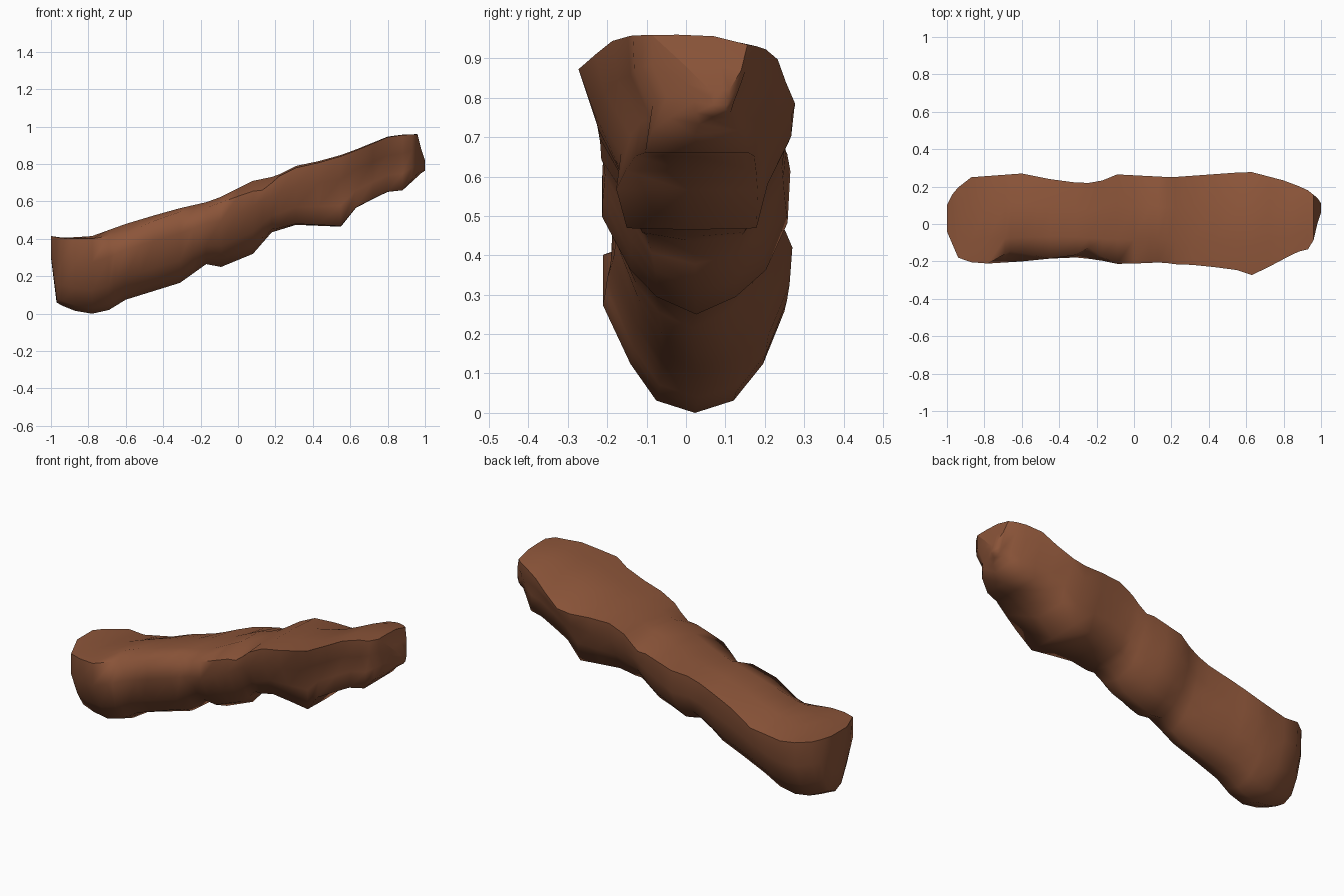
import bpy, bmesh

if "Cube" in bpy.data.objects:
    bpy.data.objects.remove(bpy.data.objects["Cube"])

bark = bpy.data.materials.new("brown_bark")
bark.diffuse_color = (0.26, 0.09, 0.041, 1)
bark.use_nodes = True
bark.node_tree.nodes["Principled BSDF"].inputs["Base Color"].default_value = bark.diffuse_color

# Outline curves along the length: (x, value)
TOP = [(-1, .415), (-.93, .405), (-.78, .415), (-.6, .48), (-.35, .555), (-.13, .605),
       (.08, .71), (.2, .735), (.31, .79), (.5, .83), (.65, .885), (.82, .955), (.96, .96), (.995, .82)]
BOTTOM = [(-1, .3), (-.97, .06), (-.9, .02), (-.78, 0), (-.69, .02), (-.6, .075), (-.31, .165),
          (-.17, .265), (-.09, .25), (.08, .32), (.18, .435), (.31, .475), (.55, .465),
          (.62, .56), (.79, .65), (.88, .66), (.995, .765)]
FRONT = [(-1, -.04), (-.94, -.18), (-.84, -.215), (-.6, -.2), (-.35, -.175), (-.2, -.19), (-.08, -.215),
         (.15, -.205), (.22, -.215), (.35, -.22), (.58, -.25), (.635, -.275), (.87, -.15), (.95, -.13),
         (.98, .0), (.995, .06)]
BACK = [(-1, .1), (-.96, .18), (-.87, .25), (-.6, .27), (-.45, .24), (-.3, .22), (-.2, .22), (-.09, .265),
        (.2, .25), (.62, .28), (.83, .225), (.93, .18), (.98, .14), (.995, .11)]
# Lowering of the top edges, dents in the front, and shape of the underside
BACK_DROP = [(-1, 0), (-.87, .01), (-.6, .06), (-.48, .04), (-.31, .03), (-.14, 0), (-.05, .02), (.13, .06),
             (.22, .01), (.32, .015), (.45, .04), (.62, .1), (.72, .075), (.83, .04), (.96, .025), (.995, 0)]
FRONT_DROP = [(-1, 0), (-.8, .01), (-.6, .05), (-.35, .015), (-.2, .03), (-.08, .03), (.08, .055),
              (.13, .06), (.22, .01), (.3, .01), (.995, 0)]
DENT = [(-1, 0), (-.78, 0), (-.66, .06), (-.58, .04), (-.45, 0), (-.33, 0), (-.24, .06), (-.13, 0), (.995, 0)]
WAIST = [(-1, 1), (.3, 1), (.45, .95), (.63, .87), (.8, .93), (.995, 1)]
BELLY = [(-1, .42), (.05, .42), (.25, .58), (.6, .64), (.88, .75), (.995, .6)]
SAG = [(-1, .07), (-.6, .08), (-.1, .12), (.1, .1), (.25, .02), (.88, 0), (.995, .1)]


def at(curve, x):
    for (x0, v0), (x1, v1) in zip(curve, curve[1:]):
        if x <= x1:
            return v0 + (v1 - v0) * (x - x0) / (x1 - x0)
    return curve[-1][1]


def section(x):
    t, b, f, k = (at(c, x) for c in (TOP, BOTTOM, FRONT, BACK))
    h, mid, w = t - b, (f + k) / 2, (k - f) / 2
    belly, sag, waist = at(BELLY, x), at(SAG, x), at(WAIST, x)
    fd, bd = min(at(FRONT_DROP, x), h * .3), min(at(BACK_DROP, x), h * .3)
    pts = [(f + at(DENT, x), t - fd), (mid - w * .45, t), (mid + w * .3, t - bd * .15), (k, t - bd)]
    # rounded underside, back to front
    for u, d in ((.97, .38), (.74, .7), (belly, 1 - sag), (0, 1), (-belly, 1 - sag),
                 (-.7 * waist, .7), (-waist, .34)):
        pts.append((mid + w * u, t - h * d))
    return [(x, y, z) for y, z in pts]


# Log body: sections lofted end to end
stations = [-1, -.985, -.97, -.94, -.87, -.78, -.69, -.66, -.6, -.52, -.45, -.31, -.24, -.17, -.09, .0, .08,
            .13, .18, .22, .31, .43, .55, .63, .72, .8, .88, .93, .96, .98, .995]
bm = bmesh.new()
rings = [[bm.verts.new(p) for p in section(x)] for x in stations]
n = len(rings[0])
for a, b in zip(rings, rings[1:]):
    for i in range(n):
        j = (i + 1) % n
        bm.faces.new((a[i], a[j], b[j], b[i]))
caps = [bm.faces.new(rings[0]), bm.faces.new(rings[-1])]
for v in rings[-1]:
    v.co.x += .005
bmesh.ops.recalc_face_normals(bm, faces=bm.faces)
for face in bm.faces:
    face.smooth = True

# Crisp rim around the cut top, softened where the front is dented
for a, b, x in zip(rings, rings[1:], stations):
    bm.edges.get((a[3], b[3])).smooth = False
    if not -.75 < x < -.1:
        bm.edges.get((a[0], b[0])).smooth = False
for ring in (rings[0], rings[-3]):
    for i in range(3):
        bm.edges.get((ring[i], ring[i + 1])).smooth = False

mesh = bpy.data.meshes.new("log_body")
bm.to_mesh(mesh)
bm.free()
mesh.materials.append(bark)
log = bpy.data.objects.new("log_body", mesh)
bpy.context.collection.objects.link(log)
